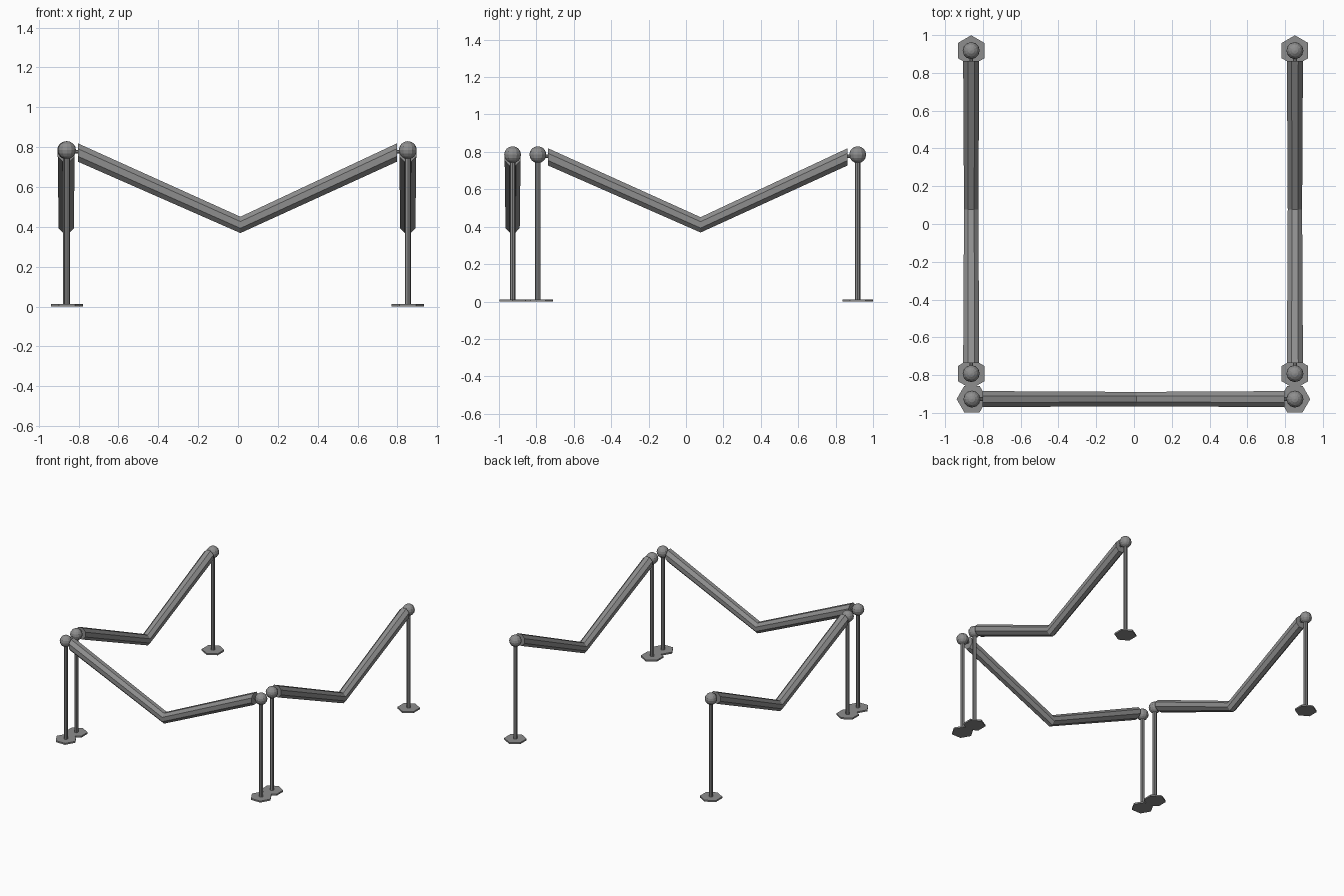
import bpy, bmesh
from math import pi, cos, sin

old = bpy.data.objects.get("Cube")
if old:
    bpy.data.objects.remove(old, do_unlink=True)

GREY = (0.27, 0.27, 0.27, 1)
mat = bpy.data.materials.new("grey metal")
mat.use_nodes = True
mat.diffuse_color = GREY
mat.node_tree.nodes["Principled BSDF"].inputs["Base Color"].default_value = GREY

SPAN = 0.855        # half distance between the two posts of a barrier
BALL_Z = 0.785


def finish(obj, name):
    obj.name = name
    obj.data.materials.append(mat)
    return obj


def cylinder(name, sides, radius, depth, loc, rot=(0, 0, 0)):
    bpy.ops.mesh.primitive_cylinder_add(vertices=sides, radius=radius, depth=depth,
                                        location=loc, rotation=rot)
    return finish(bpy.context.object, name)


def rope(name):
    # Sagging octagonal rope with upright end faces, slightly thinner in the middle
    stations = [(-0.80, 0.773, 0.0425, 0.046),
                (0.015, 0.41, 0.038, 0.041),
                (0.80, 0.773, 0.0425, 0.046)]
    bm = bmesh.new()
    rings = []
    for x, z, ry, rz in stations:
        k = 1 / cos(pi / 8)
        angles = [(i + 0.5) * pi / 4 for i in range(8)]
        rings.append([bm.verts.new((x, ry * k * cos(a), z + rz * k * sin(a)))
                      for a in angles])
    for a, b in zip(rings, rings[1:]):
        for i in range(8):
            j = (i + 1) % 8
            bm.faces.new((a[i], a[j], b[j], b[i]))
    bm.faces.new(rings[0])
    bm.faces.new(rings[-1])
    bmesh.ops.recalc_face_normals(bm, faces=bm.faces)
    mesh = bpy.data.meshes.new(name)
    bm.to_mesh(mesh)
    bm.free()
    obj = bpy.data.objects.new(name, mesh)
    bpy.context.collection.objects.link(obj)
    return finish(obj, name)


def barrier(prefix, loc, turn):
    # Two posts joined by a rope, then moved into place under one parent
    parts = [rope(prefix + "_rope")]
    for side, label in ((-1, "start"), (1, "end")):
        x, tag = side * SPAN, f"{prefix}_{label}"
        parts.append(cylinder(tag + "_base", 6, 0.081, 0.012, (x, 0, 0.006),
                              (0, 0, pi / 2)))
        parts.append(cylinder(tag + "_post", 8, 0.015, 0.76, (x, 0, 0.39)))
        parts.append(cylinder(tag + "_hook", 8, 0.01, 0.06,
                              (side * 0.81, 0, 0.777), (0, pi / 2, 0)))
        bpy.ops.mesh.primitive_uv_sphere_add(segments=12, ring_count=8, radius=0.045,
                                             location=(x, 0, BALL_Z))
        parts.append(finish(bpy.context.object, tag + "_ball"))
    root = bpy.data.objects.new(prefix + "_barrier", None)
    bpy.context.collection.objects.link(root)
    for part in parts:
        part.parent = root
    root.location = loc
    root.rotation_euler = (0, 0, turn)


# Front barrier and the two side barriers
barrier("front", (-0.003, -0.927, 0), 0)
barrier("right", (-0.862, 0.063, 0), pi / 2)
barrier("left", (0.852, 0.063, 0), pi / 2)
bpy.context.view_layer.update()
